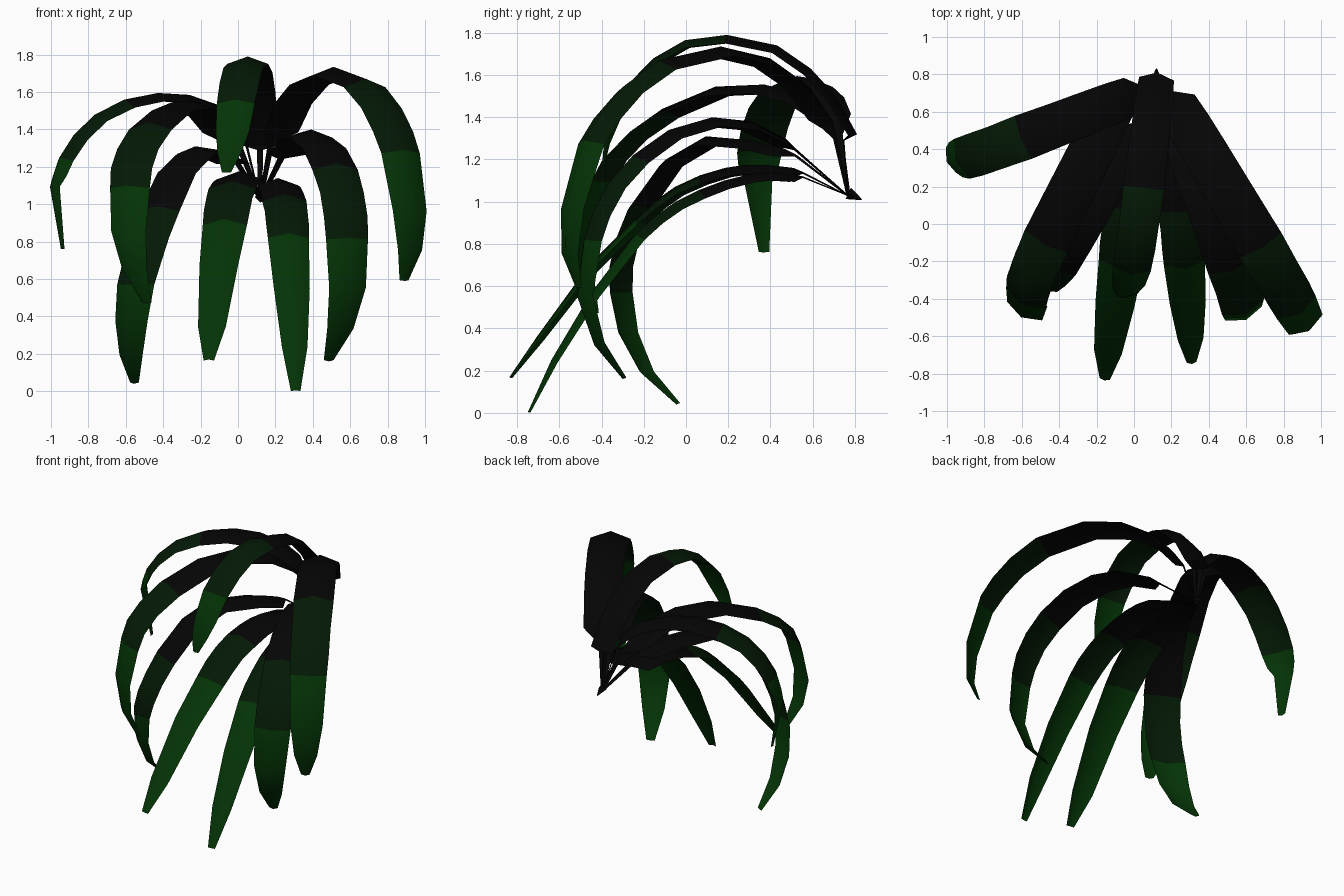
import bpy, bmesh, math
from mathutils import Vector

cube = bpy.data.objects.get("Cube")
if cube:
    bpy.data.objects.remove(cube)


def material(name, colour):
    mat = bpy.data.materials.new(name)
    mat.use_nodes = True
    mat.diffuse_color = (*colour, 1)
    shader = mat.node_tree.nodes["Principled BSDF"]
    shader.inputs["Base Color"].default_value = (*colour, 1)
    shader.inputs["Roughness"].default_value = 0.9
    return mat


MATERIALS = [
    material("blackish stem", (0.0015, 0.0015, 0.0018)),
    material("dark green", (0.0012, 0.01, 0.0015)),
    material("leaf green", (0.0012, 0.034, 0.0018)),
]
ROOT = Vector((0.12, 0.77, 0))
# Half width of a frond at each point: root, stem end, blade, tip
WIDTHS = [0.012, 0.02, 0.11, 0.118, 0.122, 0.125, 0.13,
          0.125, 0.125, 0.12, 0.105, 0.075, 0.028]
FOLD = 0.36  # drop of the blade edges below the midrib, per half width
MID_START, TIP_START = 6, 9


def finish(name, bm):
    mesh = bpy.data.meshes.new(name)
    bm.to_mesh(mesh)
    bm.free()
    for mat in MATERIALS:
        mesh.materials.append(mat)
    obj = bpy.data.objects.new(name, mesh)
    bpy.context.collection.objects.link(obj)
    bpy.ops.object.select_all(action="DESELECT")
    obj.select_set(True)
    bpy.context.view_layer.objects.active = obj
    bpy.ops.object.shade_smooth_by_angle(angle=math.radians(60))
    return obj


def frond(name, heading, profile, shift=0, tip_shift=0, scale=1):
    """Folded strip; profile gives (reach, height) of the midrib.
    The blade starts sideways by shift and bends to tip_shift."""
    points = [(0, 1.03)] + profile
    last = len(points) - 1
    angle = math.radians(heading)
    ahead = Vector((math.sin(angle), -math.cos(angle), 0))
    side = Vector((math.cos(angle), math.sin(angle), 0))
    bm = bmesh.new()
    rows = []
    for i, (reach, height) in enumerate(points):
        r0, z0 = points[max(i - 1, 0)]
        r1, z1 = points[min(i + 1, last)]
        tangent = (ahead * (r1 - r0) + Vector((0, 0, z1 - z0))).normalized()
        offset = min(i / 2, 1) * shift + (tip_shift - shift) * (i / last) ** 3
        rib = ROOT + ahead * reach + side * offset + Vector((0, 0, height))
        across = side * WIDTHS[i] * scale
        drop = tangent.cross(across) * FOLD
        rows.append([bm.verts.new(rib - across - drop),
                     bm.verts.new(rib),
                     bm.verts.new(rib + across - drop)])
    for i, (a, b) in enumerate(zip(rows, rows[1:])):
        for k in range(2):
            face = bm.faces.new((a[k], b[k], b[k + 1], a[k + 1]))
            face.material_index = (i >= MID_START) + (i >= TIP_START)
    return finish(name, bm)


# Upper fronds
frond("top_frond", -6, [
    (0.02, 1.29), (-0.04, 1.32), (0.06, 1.5), (0.18, 1.63), (0.34, 1.74), (0.58, 1.79),
    (0.78, 1.765), (0.93, 1.68), (1.05, 1.56),
    (1.13, 1.4), (1.17, 1.28), (1.18, 1.17)], tip_shift=-0.06, scale=0.85)
frond("upper_left_frond", 31, [
    (0.08, 1.32), (0.14, 1.41), (0.27, 1.57), (0.45, 1.68), (0.72, 1.735), (1.06, 1.67),
    (1.25, 1.55), (1.38, 1.42), (1.47, 1.29),
    (1.57, 0.97), (1.57, 0.75), (1.5, 0.59)], shift=0.025)
frond("upper_right_frond", -28, [
    (0.1, 1.3), (0.17, 1.41), (0.33, 1.51), (0.52, 1.555), (0.78, 1.545), (1.06, 1.44),
    (1.23, 1.33), (1.34, 1.22), (1.4, 1.1),
    (1.46, 0.86), (1.44, 0.65), (1.35, 0.47)], shift=-0.135, tip_shift=0.025)
frond("side_right_frond", -68.5, [
    (0.08, 1.32), (0.13, 1.44), (0.25, 1.53), (0.42, 1.585), (0.6, 1.595), (0.79, 1.56),
    (0.96, 1.48), (1.08, 1.37), (1.16, 1.25),
    (1.19, 1.16), (1.205, 1.09), (1.205, 1), (1.14, 0.76)][:11] + [(1.14, 0.76)],
    shift=0.03, tip_shift=-0.015, scale=0.95)

# Lower fronds
frond("lower_left_frond", 21, [
    (0.27, 1.25), (0.33, 1.3), (0.5, 1.38), (0.7, 1.4), (0.92, 1.34), (1.1, 1.22),
    (1.22, 1.09), (1.3, 0.95), (1.34, 0.82),
    (1.37, 0.55), (1.28, 0.32), (1.13, 0.16)], shift=0.025, tip_shift=-0.04)
frond("lower_right_frond", -28.5, [
    (0.27, 1.22), (0.33, 1.25), (0.5, 1.29), (0.76, 1.31), (0.98, 1.2), (1.16, 0.99),
    (1.24, 0.84), (1.29, 0.7), (1.305, 0.57),
    (1.28, 0.37), (1.19, 0.18), (1.04, 0.04)], shift=0.025, tip_shift=-0.205, scale=0.94)
frond("front_right_frond", -9.8, [
    (0.22, 1.14), (0.27, 1.16), (0.4, 1.175), (0.5, 1.175), (0.6, 1.16), (0.72, 1.125),
    (0.84, 1.07), (0.94, 1), (1.03, 0.92),
    (1.25, 0.7), (1.5, 0.36), (1.63, 0.17)], shift=-0.035)
frond("front_left_frond", 6.8, [
    (0.22, 1.12), (0.27, 1.13), (0.38, 1.14), (0.48, 1.13), (0.6, 1.1), (0.72, 1.055),
    (0.83, 1), (0.93, 0.93), (1.02, 0.845),
    (1.23, 0.57), (1.42, 0.25), (1.53, 0.005)], shift=0.05, tip_shift=0.008, scale=0.92)

# Small pointed root where the stems meet
bm = bmesh.new()
bmesh.ops.create_cone(bm, cap_ends=True, segments=4, radius1=0.03, radius2=0.003, depth=0.07)
stub = finish("root_stub", bm)
stub.rotation_euler = (math.radians(-115), 0, 0)
stub.location = ROOT + Vector((0, 0.03, 1.025))
